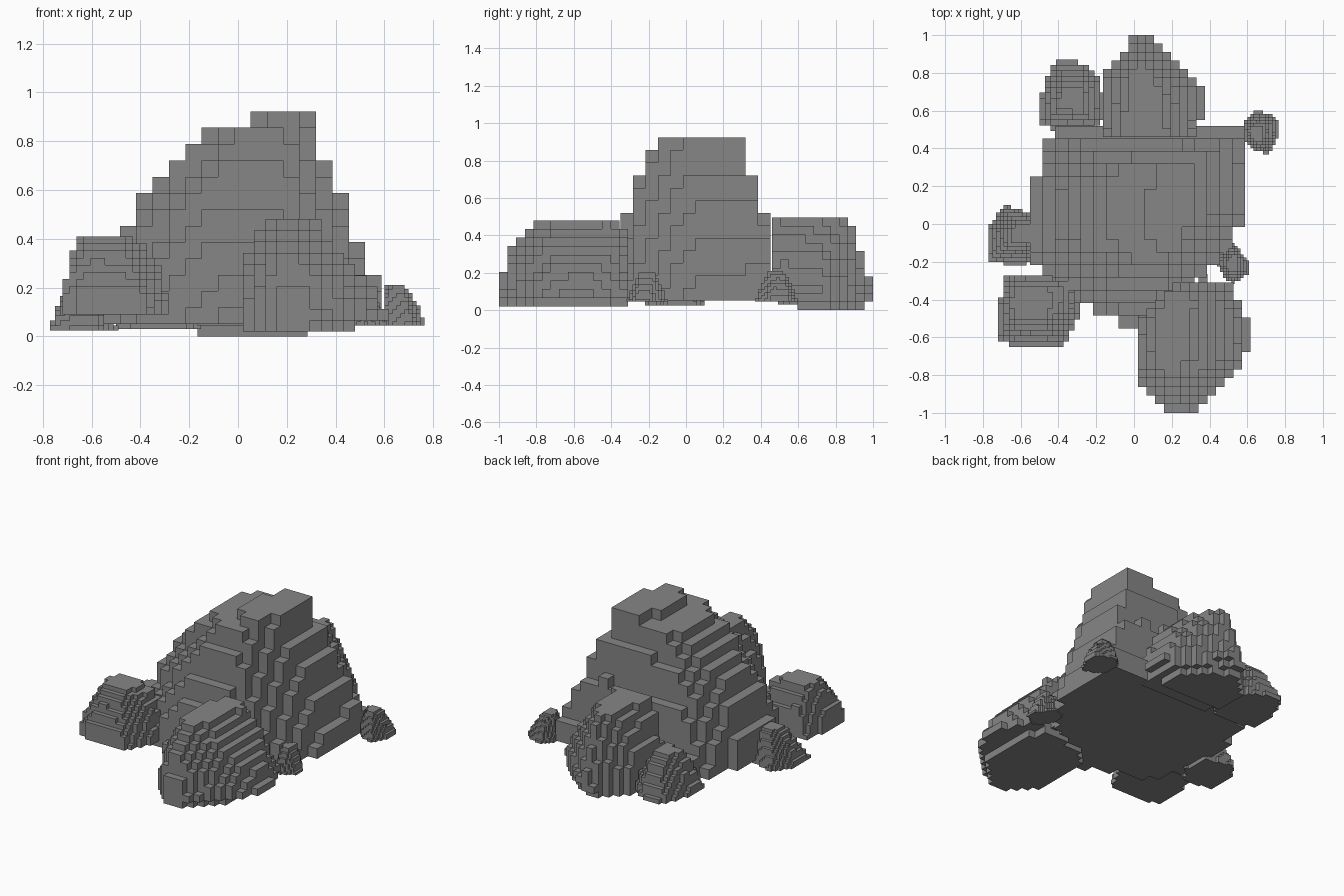
import bpy, bmesh
from mathutils import Vector
from math import ceil

# Mid grey stone
stone = bpy.data.materials.new("stone")
stone.diffuse_color = (0.24, 0.24, 0.24, 1)


def hull_planes(rings):
    """Planes of the convex hull around outline rings given as (z, [(x, y), ...])."""
    bm = bmesh.new()
    for z, outline in rings:
        for x, y in outline:
            bm.verts.new((x, y, z))
    bmesh.ops.convex_hull(bm, input=bm.verts[:])
    bmesh.ops.recalc_face_normals(bm, faces=bm.faces[:])
    planes = [(f.normal.copy(), f.normal.dot(f.verts[0].co))
              for f in bm.faces if f.calc_area() > 1e-7]
    bm.free()
    return planes


def block_rock(name, cell, corner, rings, slack=0.15):
    """Fill a hull with cubes on a grid passing through corner; keep the outer skin."""
    planes = hull_planes(rings)
    pts = [(x, y, z) for z, outline in rings for x, y in outline]
    lo = [int((min(p[i] for p in pts) - corner[i]) / cell) - 2 for i in range(3)]
    hi = [ceil((max(p[i] for p in pts) - corner[i]) / cell) + 2 for i in range(3)]
    o = Vector(corner)
    zmin, zmax = min(p[2] for p in pts), max(p[2] for p in pts)
    filled = set()
    for i in range(lo[0], hi[0]):
        for j in range(lo[1], hi[1]):
            for k in range(lo[2], hi[2]):
                c = o + Vector((i + .5, j + .5, k + .5)) * cell
                if zmin < c.z < zmax and all(n.dot(c) - d < slack * cell for n, d in planes):
                    filled.add((i, j, k))
    bm = bmesh.new()
    cache = {}

    def vert(key):
        if key not in cache:
            cache[key] = bm.verts.new(o + Vector(key) * cell)
        return cache[key]

    for c in filled:
        for axis in range(3):
            for side in (0, 1):
                nb = list(c)
                nb[axis] += 2 * side - 1
                if tuple(nb) in filled:
                    continue
                u, v = (axis + 1) % 3, (axis + 2) % 3
                quad = []
                for a, b in ((0, 0), (1, 0), (1, 1), (0, 1)):
                    q = list(c)
                    q[axis] += side
                    q[u] += a
                    q[v] += b
                    quad.append(vert(tuple(q)))
                bm.faces.new(quad if side else quad[::-1])
    mesh = bpy.data.meshes.new(name)
    bm.to_mesh(mesh)
    bm.free()
    mesh.materials.append(stone)
    bpy.context.collection.objects.link(bpy.data.objects.new(name, mesh))


# Large central boulder
block_rock("main_boulder", 0.067, (0.588, 0.52, 0.922), [
    (0.05, [(-.42, .51), (.58, .51), (.58, 0), (.40, -.28), (.05, -.54), (-.05, -.54),
            (-.46, -.38), (-.54, -.2), (-.54, .22)]),
    (0.25, [(-.52, .2), (-.52, -.1), (.55, .47), (.53, .05)]),
    (0.45, [(-.45, -.1), (-.45, .22), (-.3, .41), (.34, .43), (.40, .3), (.385, .05),
            (.30, -.2), (.1, -.31), (-.2, -.30)]),
    (0.56, [(-.385, -.05), (-.385, .2)]),
    (0.70, [(-.255, -.1), (-.255, .25), (.1, .355), (.31, .33), (.31, 0), (.2, -.24), (-.1, -.24)]),
    (0.83, [(-.12, -.1), (-.12, .27), (-.02, -.19), (.15, -.19), (.29, .3)]),
    (0.90, [(.085, -.02), (.15, -.12), (.22, -.12), (.29, 0), (.29, .29), (.19, .29)])],
    slack=0.03)

# Front rock
block_rock("front_rock", 0.046, (0.02, -1.0, 0.02), [
    (0.02, [(.04, -.48), (.04, -.8), (.17, -.99), (.27, -.98), (.36, -.8), (.36, -.34), (.1, -.4)]),
    (0.08, [(.02, -.48), (.02, -.84), (.17, -1), (.29, -1), (.57, -.76), (.62, -.55),
            (.5, -.33), (.38, -.28)]),
    (0.30, [(.04, -.5), (.05, -.75), (.16, -.94), (.27, -.94), (.45, -.72), (.45, -.4)]),
    (0.48, [(.11, -.5), (.15, -.75), (.2, -.78), (.27, -.7), (.29, -.38), (.2, -.35)])])

# Back rock
block_rock("back_rock", 0.045, (0.015, 1.0, 0.0), [
    (0.0, [(-.16, .78), (-.05, .92), (.02, .95), (.27, .75)]),
    (0.06, [(-.16, .45), (.33, .45)]),
    (0.10, [(.02, 1), (.06, 1), (.37, .73), (.37, .65), (-.17, .78)]),
    (0.30, [(-.13, .5), (-.13, .74), (.0, .91), (.06, .91), (.26, .7), (.28, .45)]),
    (0.49, [(-.04, .45), (-.03, .75), (.03, .86), (.12, .7), (.16, .45)])])

# Front left rock, tilted up against the boulder
block_rock("front_left_rock", 0.029, (-0.72, -0.65, 0.09), [
    (0.09, [(-.71, -.44), (-.71, -.6), (-.66, -.64), (-.38, -.64), (-.27, -.46),
            (-.35, -.27), (-.67, -.27)]),
    (0.18, [(-.72, -.44), (-.72, -.59), (-.65, -.65), (-.39, -.64), (-.3, -.45)]),
    (0.28, [(-.69, -.42), (-.68, -.55), (-.6, -.6), (-.42, -.57), (-.33, -.45),
            (-.35, -.3), (-.63, -.29)]),
    (0.38, [(-.66, -.44), (-.64, -.34), (-.39, -.34), (-.41, -.46)]),
    (0.41, [(-.64, -.42), (-.6, -.5), (-.52, -.5), (-.51, -.38), (-.6, -.36)])])

# Back left rock
block_rock("back_left_rock", 0.029, (-0.5, 0.87, 0.03), [
    (0.03, [(-.42, .48), (-.5, .54), (-.5, .64), (-.44, .84), (-.38, .87), (-.31, .87),
            (-.17, .78), (-.16, .56), (-.25, .48)]),
    (0.17, [(-.44, .56), (-.45, .68), (-.38, .8), (-.28, .8), (-.21, .72), (-.22, .55)]),
    (0.29, [(-.4, .62), (-.36, .72), (-.29, .72), (-.28, .6)])])

# Left rock
block_rock("left_rock", 0.02, (-0.77, 0.1, 0.025), [
    (0.025, [(-.77, -.02), (-.77, -.19), (-.72, -.21), (-.58, -.22), (-.5, -.12),
             (-.52, .05), (-.69, .1)]),
    (0.14, [(-.73, -.03), (-.71, -.14), (-.6, -.16), (-.52, -.05), (-.6, .05), (-.67, .05)]),
    (0.25, [(-.64, -.03), (-.64, -.09), (-.56, -.08), (-.56, .0)])])

# Small pebble at the back right
block_rock("right_back_pebble", 0.0165, (0.765, 0.6, 0.045), [
    (0.045, [(.765, .46), (.765, .55), (.72, .585), (.65, .6), (.59, .55), (.58, .44),
             (.64, .39), (.71, .37)]),
    (0.12, [(.74, .47), (.73, .54), (.64, .57), (.6, .52), (.6, .43), (.7, .41)]),
    (0.205, [(.61, .5), (.62, .45), (.67, .44), (.68, .52)])])

# Small pebble at the front right
block_rock("right_front_pebble", 0.0155, (0.61, -0.1, 0.045), [
    (0.045, [(.61, -.26), (.61, -.2), (.52, -.1), (.46, -.12), (.43, -.19), (.48, -.29),
             (.53, -.315)]),
    (0.12, [(.575, -.24), (.56, -.17), (.5, -.13), (.46, -.18), (.5, -.28)]),
    (0.2, [(.5, -.19), (.5, -.25), (.54, -.25), (.54, -.17)])])
